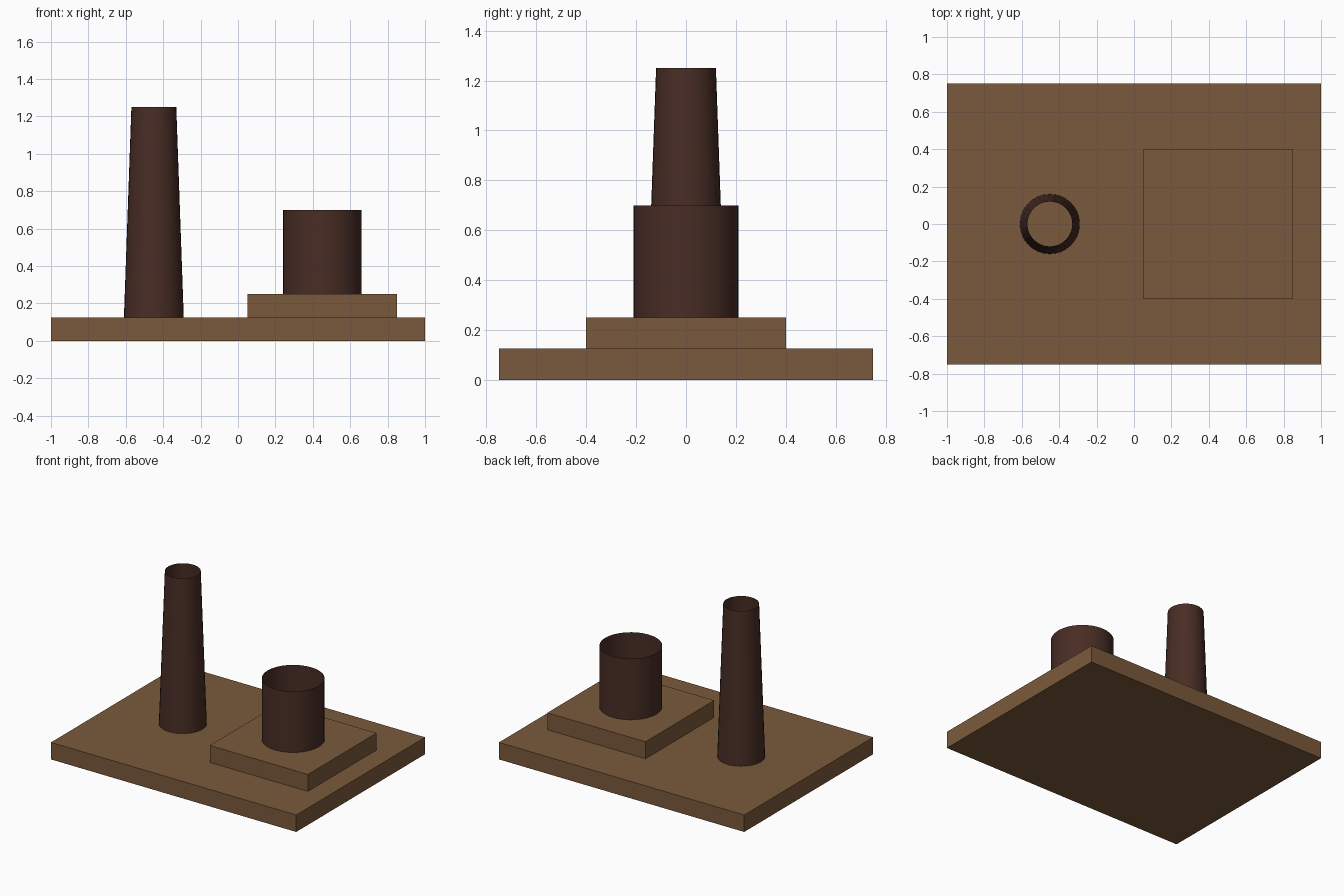
import bpy
import bmesh
import math
from mathutils import Matrix

cube = bpy.data.objects.get("Cube")
if cube:
    bpy.data.objects.remove(cube, do_unlink=True)


def make_material(name, rgb):
    mat = bpy.data.materials.new(name)
    mat.use_nodes = True
    color = (*rgb, 1.0)
    mat.diffuse_color = color
    mat.node_tree.nodes["Principled BSDF"].inputs["Base Color"].default_value = color
    return mat


def add_object(name, bm, mat):
    mesh = bpy.data.meshes.new(name)
    bm.to_mesh(mesh)
    bm.free()
    mesh.materials.append(mat)
    obj = bpy.data.objects.new(name, mesh)
    bpy.context.collection.objects.link(obj)
    return obj


def slab(name, x, size, bottom, height, mat):
    bm = bmesh.new()
    place = Matrix.Translation((x, 0, bottom + height / 2))
    bmesh.ops.create_cube(bm, size=1, matrix=place @ Matrix.Diagonal((*size, height, 1)))
    return add_object(name, bm, mat)


def open_tube(name, x, r_bottom, r_top, bottom, top, mat, sides=32):
    """Single-walled tube, open at both ends."""
    bm = bmesh.new()
    bmesh.ops.create_cone(bm, cap_ends=False, segments=sides,
                          radius1=r_bottom, radius2=r_top, depth=top - bottom,
                          matrix=Matrix.Translation((x, 0, (bottom + top) / 2)))
    for face in bm.faces:
        face.smooth = True
    return add_object(name, bm, mat)


tan = make_material("tan brown", (0.195, 0.102, 0.045))
dark = make_material("dark brown", (0.065, 0.026, 0.018))

# Stepped base
slab("base_plate", 0, (2, 1.5), 0, 0.125, tan)
slab("raised_plinth", 0.45, (0.8, 0.8), 0.125, 0.125, tan)

# Open tubes standing on the base
open_tube("tall_chimney", -0.45, 0.16, 0.12, 0.125, 1.25, dark)
open_tube("short_tank", 0.45, 0.21, 0.21, 0.25, 0.70, dark)
